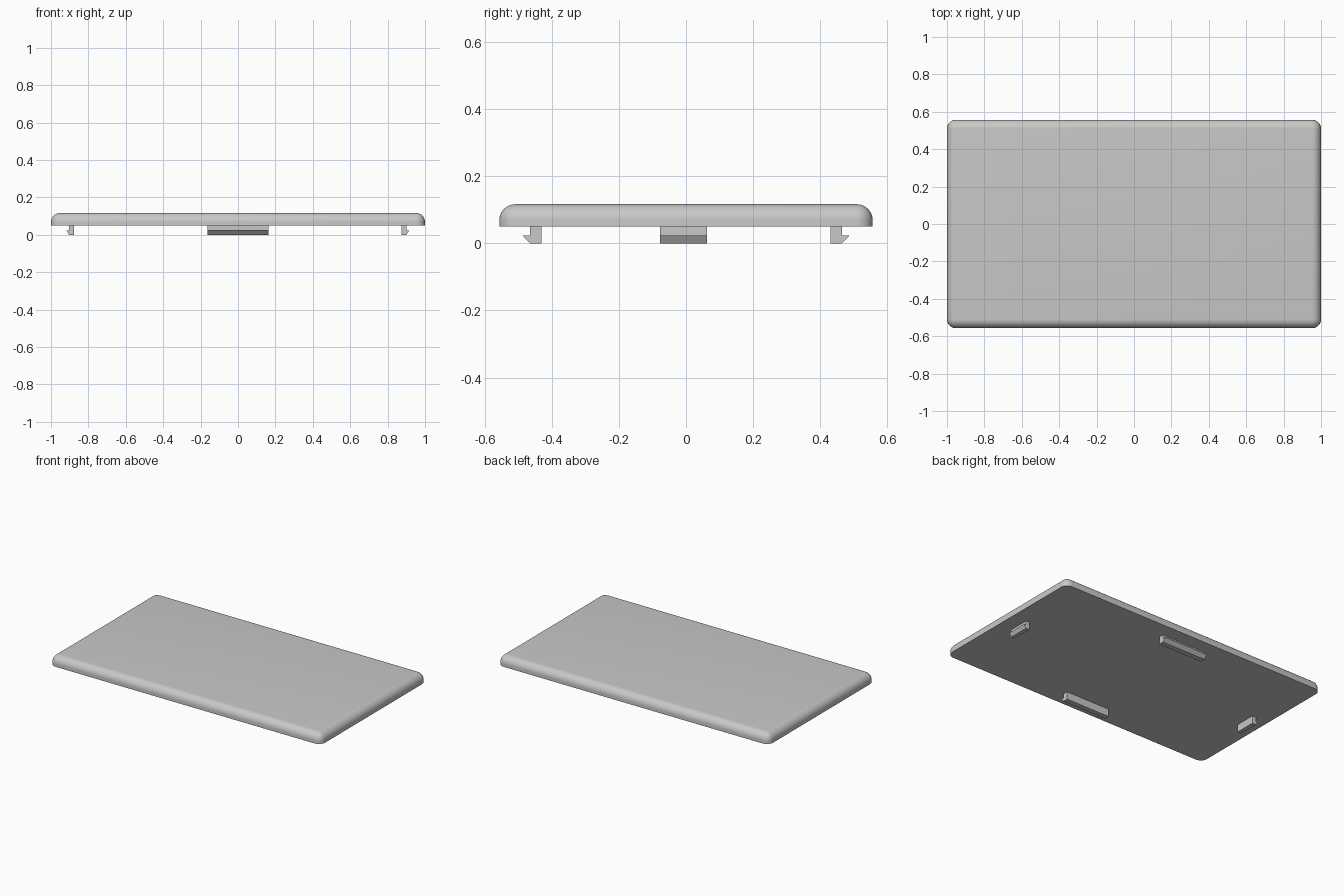
import bpy, bmesh, math
from mathutils import Matrix, Vector

cube = bpy.data.objects.get("Cube")
if cube:
    bpy.data.objects.remove(cube, do_unlink=True)

grey = bpy.data.materials.new("light grey plastic")
grey.use_nodes = True
GREY = (0.58, 0.58, 0.58, 1)
grey.diffuse_color = GREY
grey.node_tree.nodes["Principled BSDF"].inputs["Base Color"].default_value = GREY

BOTTOM, TOP = 0.05, 0.117
FILLET = 0.048


def add_object(name, bm):
    bmesh.ops.recalc_face_normals(bm, faces=bm.faces)
    mesh = bpy.data.meshes.new(name)
    bm.to_mesh(mesh)
    bm.free()
    mesh.materials.append(grey)
    obj = bpy.data.objects.new(name, mesh)
    bpy.context.collection.objects.link(obj)
    return obj


# Cover plate: slab rounded on every edge except the flat underside
bm = bmesh.new()
bmesh.ops.create_cube(bm, size=1)
bmesh.ops.scale(bm, vec=(2, 1.114, TOP - BOTTOM), verts=bm.verts)
bmesh.ops.translate(bm, vec=(0, 0, (TOP + BOTTOM) / 2), verts=bm.verts)
rounded = [e for e in bm.edges if max(v.co.z for v in e.verts) > TOP - 0.01]
bmesh.ops.bevel(bm, geom=rounded, offset=FILLET, segments=10, profile=0.5,
                affect='EDGES', clamp_overlap=True)
plate = add_object("cover_plate", bm)
bpy.context.view_layer.objects.active = plate
plate.select_set(True)
bpy.ops.object.shade_smooth_by_angle(angle=math.radians(35))
plate.select_set(False)


# Snap clip: barbed hook profile, extruded along its width and turned outward
def add_clip(name, inner, outer, tip, start, end, angle):
    profile = [(inner, 0), (outer, 0), (tip, 0.024), (outer, 0.024),
               (outer, BOTTOM + 0.002), (inner, BOTTOM + 0.002)]
    bm = bmesh.new()
    face = bm.faces.new([bm.verts.new((d, start, z)) for d, z in profile])
    side = bmesh.ops.extrude_face_region(bm, geom=[face])["geom"]
    moved = [v for v in side if isinstance(v, bmesh.types.BMVert)]
    bmesh.ops.translate(bm, vec=Vector((0, end - start, 0)), verts=moved)
    bm.transform(Matrix.Rotation(math.radians(angle), 4, 'Z'))
    return add_object(name, bm)


add_clip("front_clip", 0.431, 0.465, 0.488, -0.163, 0.163, -90)
add_clip("back_clip", 0.431, 0.465, 0.488, -0.163, 0.163, 90)
add_clip("left_clip", 0.873, 0.9, 0.915, -0.077, 0.063, 0)
add_clip("right_clip", 0.876, 0.903, 0.918, -0.063, 0.077, 180)
